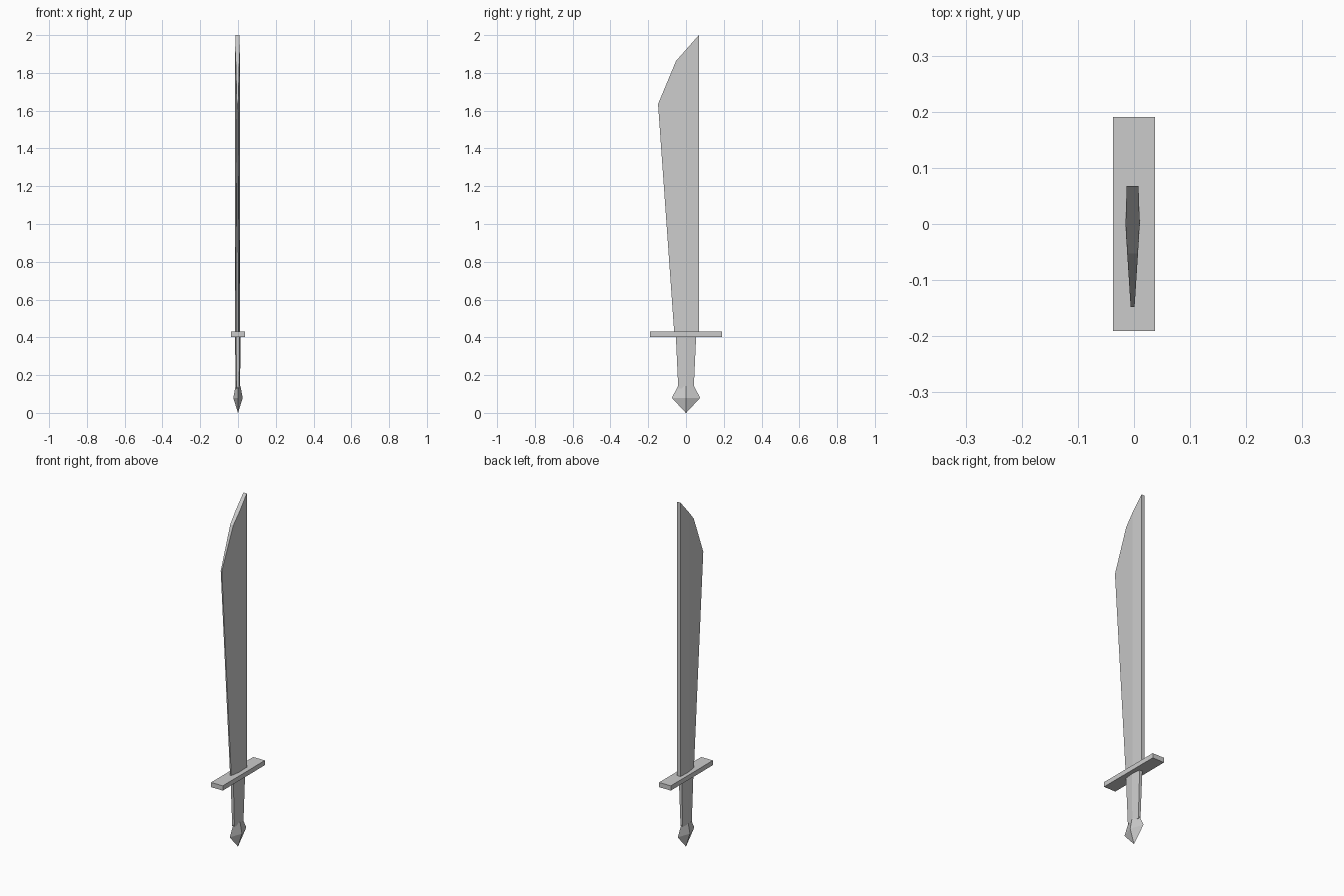
import bpy, bmesh

if "Cube" in bpy.data.objects:
    bpy.data.objects.remove(bpy.data.objects["Cube"])


def finish(bm, name):
    bmesh.ops.remove_doubles(bm, verts=bm.verts, dist=1e-5)
    bmesh.ops.recalc_face_normals(bm, faces=bm.faces)
    mesh = bpy.data.meshes.new(name)
    bm.to_mesh(mesh)
    bm.free()
    obj = bpy.data.objects.new(name, mesh)
    bpy.context.collection.objects.link(obj)
    return obj


def loft(name, rings):
    """Join equal-sized vertex rings and close both ends."""
    bm = bmesh.new()
    loops = [[bm.verts.new(p) for p in ring] for ring in rings]
    n = len(loops[0])
    for a, b in zip(loops, loops[1:]):
        for i in range(n):
            j = (i + 1) % n
            bm.faces.new((a[i], a[j], b[j], b[i]))
    bm.faces.new(loops[0])
    bm.faces.new(loops[-1])
    return finish(bm, name)


def diamond(x, y, z):
    return [(x, 0, z), (0, y, z), (-x, 0, z), (0, -y, z)]


def hexagon(y, z, mid, edge, cx=-0.001):
    return [(cx + mid, 0, z), (cx + edge, y, z), (cx - edge, y, z),
            (cx - mid, 0, z), (cx - edge, -y, z), (cx + edge, -y, z)]


# Blade: outline as (y, z, half thickness), mirrored across its own centre
outline = [(0.068, 0.42, 0.0105), (0.068, 2.0, 0.0105), (0, 1.923, 0.0125),
           (-0.053, 1.863, 0.0095), (-0.148, 1.635, 0.0035),
           (-0.062, 0.42, 0.004), (0, 0.42, 0.013)]
cx = -0.0025
bm = bmesh.new()
sides = [[bm.verts.new((cx + s * t, y, z)) for y, z, t in outline] for s in (1, -1)]
for side in sides:
    for face in ((0, 1, 2, 6), (6, 2, 4, 5), (2, 3, 4)):
        bm.faces.new([side[i] for i in face])
for i in range(len(outline)):
    j = (i + 1) % len(outline)
    bm.faces.new((sides[0][i], sides[0][j], sides[1][j], sides[1][i]))
finish(bm, "blade")

# Crossguard
loft("crossguard", [[(-0.037, -0.191, z), (0.037, -0.191, z),
                     (0.037, 0.191, z), (-0.037, 0.191, z)] for z in (0.403, 0.43)])

# Grip
loft("grip", [hexagon(0.041, 0.13, 0.012, 0.007), hexagon(0.054, 0.415, 0.0145, 0.009)])

# Pommel: faceted, ending in a point
loft("pommel", [diamond(0.0005, 0.001, 0.0), diamond(0.025, 0.075, 0.08),
                diamond(0.013, 0.042, 0.142)])
